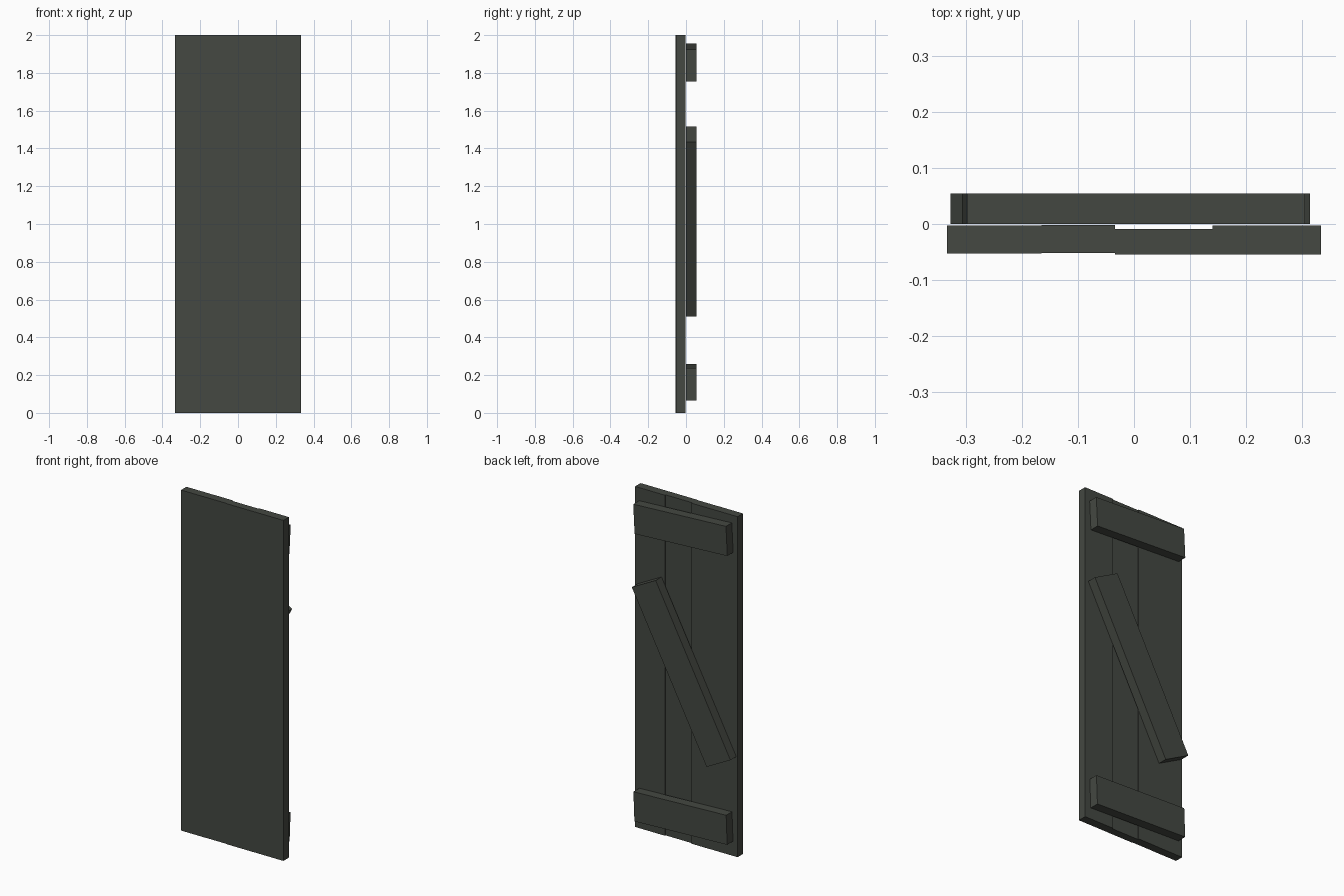
import bpy
import math
from mathutils import Matrix

if "Cube" in bpy.data.objects:
    bpy.data.objects.remove(bpy.data.objects["Cube"])

wood = bpy.data.materials.new("dark weathered wood")
wood.diffuse_color = (0.058, 0.065, 0.054, 1.0)
wood.use_nodes = True
wood.node_tree.nodes["Principled BSDF"].inputs["Base Color"].default_value = wood.diffuse_color


def board(name, center, size, tilt=0.0):
    """Box board, rotated in the plane of the door (about y)."""
    bpy.ops.mesh.primitive_cube_add(size=1)
    ob = bpy.context.object
    ob.name = name
    ob.data.transform(Matrix.Translation(center)
                      @ Matrix.Rotation(tilt, 4, 'Y')
                      @ Matrix.Diagonal((*size, 1.0)))
    ob.data.materials.append(wood)
    return ob


# Upright planks: x start, x end, front y, back y
planks = [
    (-0.333, -0.165, -0.0530, -0.003),
    (-0.165, -0.034, -0.0520, -0.002),
    (-0.034, 0.140, -0.0545, -0.009),
    (0.140, 0.333, -0.0540, -0.003),
]
for i, (x0, x1, y0, y1) in enumerate(planks, 1):
    board(f"plank_{i}", ((x0 + x1) / 2, (y0 + y1) / 2, 1.0),
          (x1 - x0, y1 - y0, 2.0))

# Slightly crooked cross battens on the back
DEPTH, BACK_Y, WIDTH = 0.0545, 0.0273, 0.172
board("top_batten", (-0.001, BACK_Y, 1.8545), (0.603, DEPTH, WIDTH), 0.051)
board("bottom_batten", (-0.001, BACK_Y, 0.162), (0.603, DEPTH, WIDTH), 0.038)

# Diagonal brace between the battens
board("diagonal_brace", (-0.0065, BACK_Y, 1.0125), (0.175, DEPTH, 1.0455),
      math.radians(27.7))
